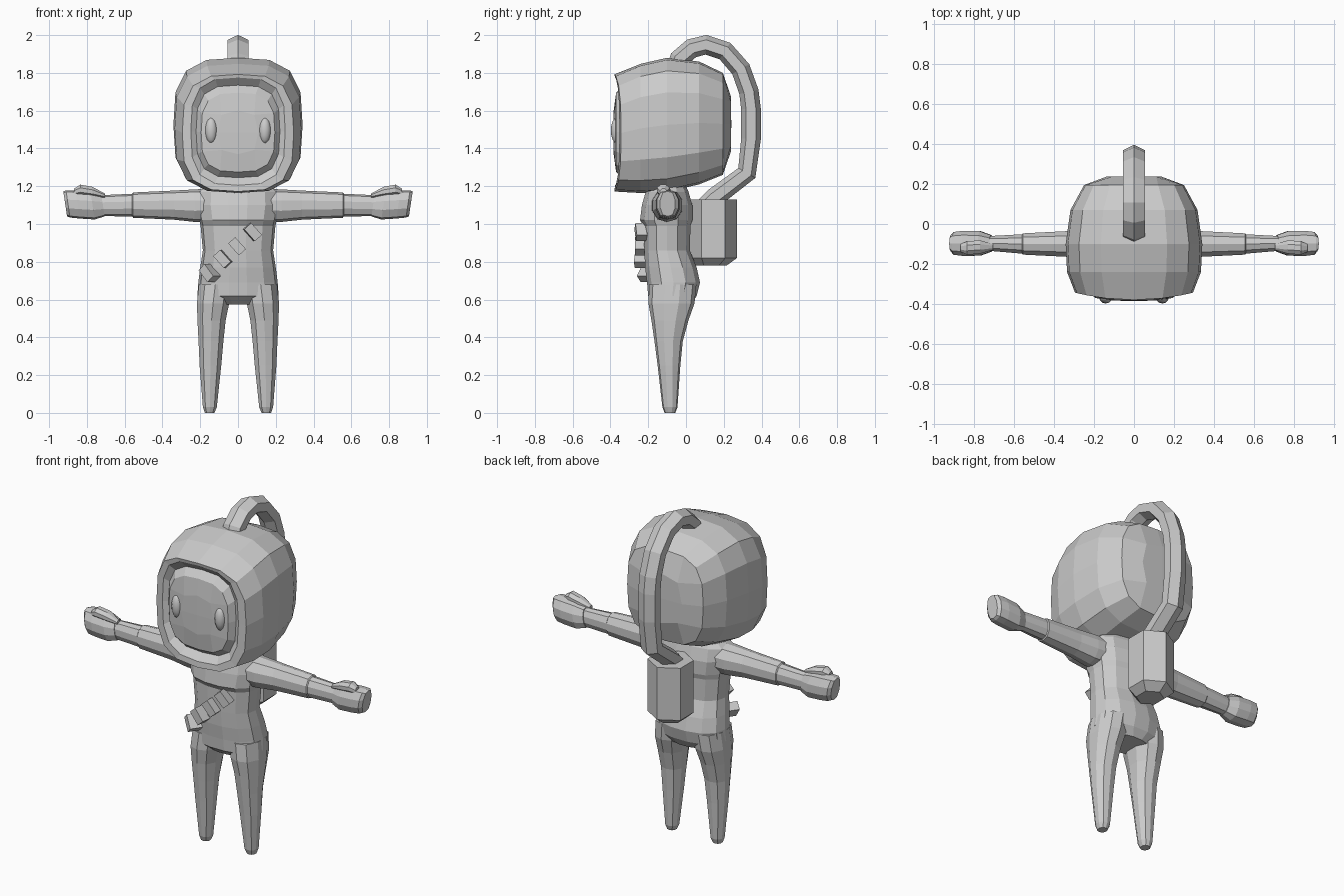
import bpy, bmesh, math
from mathutils import Vector, Matrix

if "Cube" in bpy.data.objects:
    bpy.data.objects.remove(bpy.data.objects["Cube"])

grey = bpy.data.materials.new("suit_grey")
grey.diffuse_color = (0.6, 0.6, 0.6, 1)
grey.use_nodes = True
grey.node_tree.nodes["Principled BSDF"].inputs["Base Color"].default_value = grey.diffuse_color


def finish(bm, name, mirror=False):
    bmesh.ops.recalc_face_normals(bm, faces=bm.faces)
    me = bpy.data.meshes.new(name)
    bm.to_mesh(me)
    bm.free()
    me.materials.append(grey)
    ob = bpy.data.objects.new(name, me)
    bpy.context.collection.objects.link(ob)
    if mirror:
        ob.modifiers.new("mirror", 'MIRROR')
    return ob


def bridge(bm, rings, caps=True):
    loops = [[bm.verts.new(p) for p in r] for r in rings]
    n = len(loops[0])
    for a, b in zip(loops, loops[1:]):
        for i in range(n):
            bm.faces.new((a[i], a[(i + 1) % n], b[(i + 1) % n], b[i]))
    if caps:
        bm.faces.new(loops[0])
        bm.faces.new(loops[-1])
    return loops


def oval(n, p=2.0, turn=0.5):
    """Unit superellipse with n sides."""
    out = []
    for k in range(n):
        a = math.tau * (k + turn) / n
        c, s = math.cos(a), math.sin(a)
        d = (abs(c) ** p + abs(s) ** p) ** (1 / p)
        out.append((c / d, s / d))
    return out


def upright(rings, n, p=2.0, turn=0.5):
    """Rings (z, cx, rx, cy, ry) stacked in z."""
    return [[Vector((cx + rx * u, cy + ry * v, z)) for u, v in oval(n, p, turn)]
            for z, cx, rx, cy, ry in rings]


def sideways(rings, n, p=2.3, lean=0.0):
    """Rings (x, cy, ry, cz, rz) stacked in x."""
    return [[Vector((x + lean * v * rz, cy + ry * u, cz + rz * v)) for u, v in oval(n, p)]
            for x, cy, ry, cz, rz in rings]


# Helmet: square-grid rings along y, a front lip, and a bulging face panel
walk = ([(i, -2) for i in range(-2, 2)] + [(2, j) for j in range(-2, 2)]
        + [(i, 2) for i in range(2, -2, -1)] + [(-2, j) for j in range(2, -2, -1)])


def head_ring(y, rx, rz, cz, bow, p=3.2):
    pts = []
    for i, j in walk:
        d = (abs(i) ** p + abs(j) ** p) ** (1 / p)
        x = rx * i / d
        pts.append(Vector((x, y + bow * (x / 0.29) ** 2, cz + rz * j / d)))
    return pts


def grid_cap(bm, loop, y_mid, y_center):
    g = dict(zip(walk, loop))
    c = sum((v.co for v in loop), Vector()) / len(loop)
    for i in (-1, 0, 1):
        for j in (-1, 0, 1):
            q = c.lerp(g[(2 * i, 2 * j)].co, 0.55) if (i or j) else c.copy()
            q.y = y_mid if (i or j) else y_center
            g[(i, j)] = bm.verts.new(q)
    for i in range(-2, 2):
        for j in range(-2, 2):
            bm.faces.new((g[i, j], g[i + 1, j], g[i + 1, j + 1], g[i, j + 1]))


bm = bmesh.new()
loops = bridge(bm, [head_ring(*r) for r in (
    (0.195, 0.25, 0.27, 1.53, 0), (0.07, 0.318, 0.325, 1.535, 0),
    (-0.10, 0.342, 0.355, 1.525, 0), (-0.24, 0.335, 0.342, 1.506, 0),
    (-0.38, 0.295, 0.31, 1.482, 0.035), (-0.375, 0.25, 0.285, 1.49, 0.03),
    (-0.335, 0.222, 0.245, 1.49, 0), (-0.37, 0.195, 0.21, 1.485, 0))], caps=False)
grid_cap(bm, loops[0], 0.237, 0.24)
grid_cap(bm, loops[-1], -0.383, -0.386)
finish(bm, "helmet")

# Eyes
bm = bmesh.new()
bmesh.ops.create_uvsphere(bm, u_segments=12, v_segments=8, radius=1, matrix=(
    Matrix.Translation((0.142, -0.365, 1.495)) @ Matrix.Diagonal((0.033, 0.033, 0.07, 1))))
for f in bm.faces:
    f.smooth = True
finish(bm, "eyes", True)

# Torso with flared chest edge and rounded seat
bm = bmesh.new()
bridge(bm, upright((
    (1.22, 0, 0.15, -0.10, 0.09), (1.17, 0, 0.215, -0.10, 0.115),
    (1.10, 0, 0.22, -0.10, 0.135), (1.02, 0, 0.205, -0.105, 0.14),
    (0.99, 0, 0.198, -0.10, 0.125), (0.86, 0, 0.186, -0.10, 0.122),
    (0.77, 0, 0.20, -0.08, 0.138), (0.69, 0, 0.21, -0.066, 0.142),
    (0.62, 0, 0.215, -0.072, 0.13), (0.575, 0, 0.13, -0.06, 0.09)), 14, 2.4, 0))
finish(bm, "torso")

# Legs
bm = bmesh.new()
bridge(bm, upright((
    (0.68, 0.12, 0.09, -0.07, 0.125), (0.58, 0.132, 0.088, -0.077, 0.122),
    (0.49, 0.14, 0.077, -0.085, 0.098), (0.38, 0.143, 0.068, -0.092, 0.075),
    (0.25, 0.146, 0.059, -0.09, 0.06), (0.03, 0.149, 0.038, -0.085, 0.04),
    (0.0, 0.15, 0.026, -0.085, 0.028)), 10, 2.3))
finish(bm, "legs", True)

# Arms with a sleeve step
bm = bmesh.new()
bridge(bm, sideways((
    (0.13, -0.10, 0.085, 1.10, 0.088), (0.23, -0.10, 0.08, 1.097, 0.086),
    (0.34, -0.10, 0.066, 1.10, 0.077), (0.555, -0.10, 0.055, 1.10, 0.067),
    (0.56, -0.10, 0.05, 1.10, 0.06), (0.74, -0.097, 0.037, 1.097, 0.055)), 10))
finish(bm, "arms", True)

# Gloved fists and thumbs
bm = bmesh.new()
bridge(bm, sideways((
    (0.715, -0.097, 0.042, 1.098, 0.058), (0.77, -0.097, 0.062, 1.098, 0.074),
    (0.85, -0.097, 0.064, 1.103, 0.074), (0.90, -0.097, 0.058, 1.106, 0.072),
    (0.915, -0.097, 0.04, 1.107, 0.066)), 10, 2.8, 0.15))
finish(bm, "fists", True)
bm = bmesh.new()
bridge(bm, sideways((
    (0.705, -0.115, 0.016, 1.15, 0.012), (0.77, -0.115, 0.035, 1.17, 0.028),
    (0.835, -0.12, 0.036, 1.18, 0.03), (0.868, -0.12, 0.02, 1.168, 0.02)), 8))
finish(bm, "thumbs", True)

# Six-sided backpack tank
bm = bmesh.new()
bridge(bm, upright((
    (1.13, 0, 0.125, 0.145, 0.125), (0.82, 0, 0.125, 0.145, 0.125),
    (0.78, 0, 0.075, 0.135, 0.08)), 6, 2, 0.5))
finish(bm, "backpack")

# Six-sided air hose swept from the backpack to the helmet
path = [Vector((0, y, z)) for y, z in (
    (0.10, 1.09), (0.15, 1.14), (0.322, 1.27), (0.344, 1.45), (0.344, 1.61), (0.333, 1.70),
    (0.29, 1.82), (0.206, 1.916), (0.106, 1.949), (0.03, 1.93), (-0.035, 1.875), (-0.05, 1.83))]
rings = []
for k, c in enumerate(path):
    a = (c - path[max(k - 1, 0)]).normalized()
    b = (path[min(k + 1, len(path) - 1)] - c).normalized()
    t = (a + b).normalized()
    out = Vector((0, -t.z, t.y))
    rings.append([c + Vector((0.063 * u, 0, 0)) + out * 0.052 * v for u, v in oval(6)])
bm = bmesh.new()
bridge(bm, rings)
finish(bm, "air_hose")

# Diagonal row of chest pouches
bm = bmesh.new()
for x, y, z, turn in ((-0.15, -0.205, 0.74, -35), (-0.08, -0.235, 0.815, -8),
                      (-0.005, -0.235, 0.882, 0), (0.075, -0.232, 0.957, 8)):
    bmesh.ops.create_cube(bm, size=1, matrix=(
        Matrix.Translation((x, y, z)) @ Matrix.Rotation(math.radians(turn), 4, 'Z')
        @ Matrix.Rotation(math.radians(-42), 4, 'Y') @ Matrix.Diagonal((0.05, 0.07, 0.085, 1))))
finish(bm, "chest_pouches")
